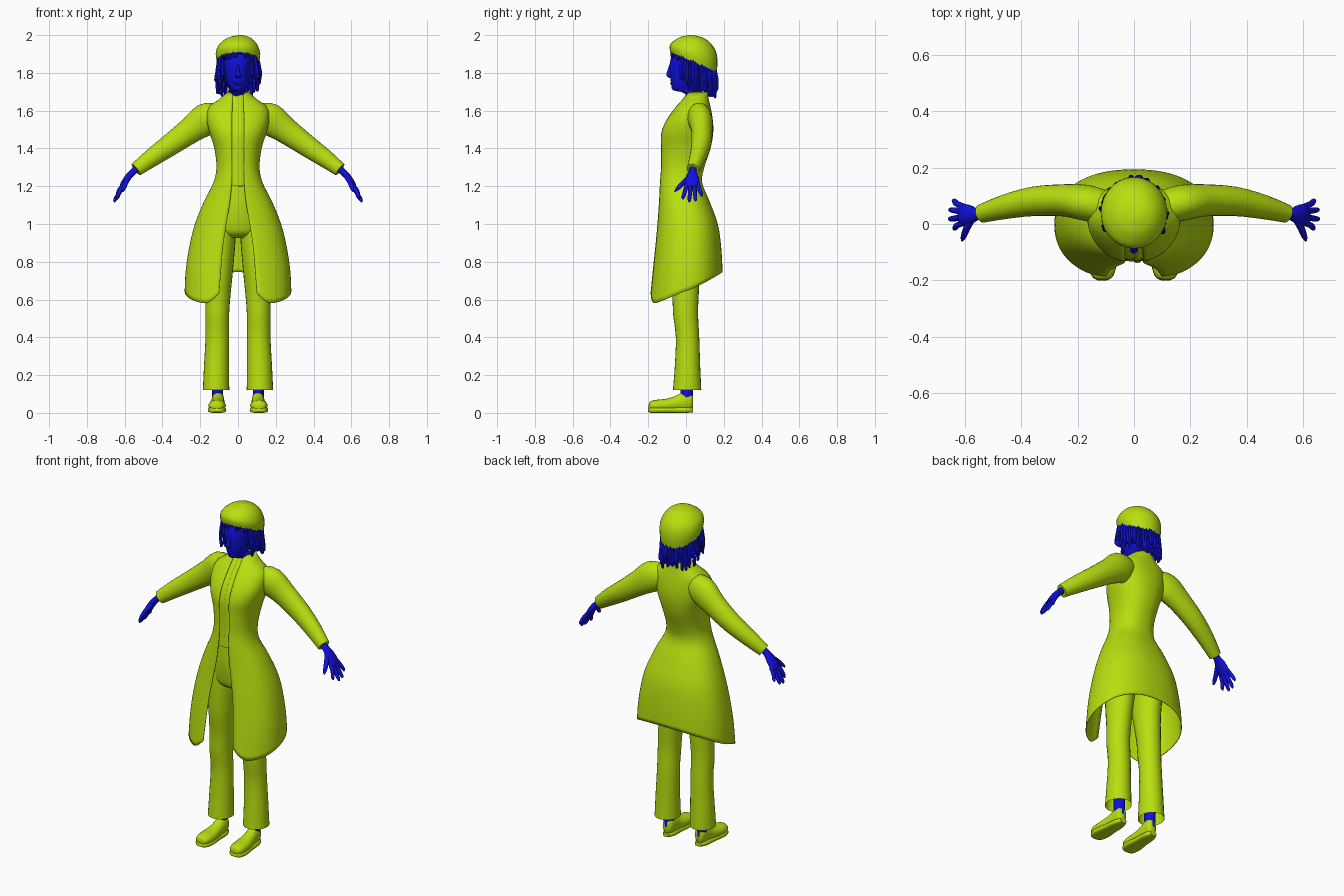
import bpy, bmesh, math, random
from mathutils import Vector

random.seed(4)
cube = bpy.data.objects.get("Cube")
if cube:
    bpy.data.objects.remove(cube)


def material(name, rgb):
    m = bpy.data.materials.new(name)
    m.use_nodes = True
    m.diffuse_color = (*rgb, 1)
    m.node_tree.nodes["Principled BSDF"].inputs["Base Color"].default_value = (*rgb, 1)
    return m


LIME = material("lime cloth", (0.48, 0.74, 0.005))
BLUE = material("blue skin and hair", (0.005, 0.005, 0.72))
X, Y, Z = Vector((1, 0, 0)), Vector((0, 1, 0)), Vector((0, 0, 1))


def refine(rows, steps):
    """Smooth curve through rows of numbers."""
    out = []
    for i in range(len(rows) - 1):
        p0, p1, p2 = rows[max(i - 1, 0)], rows[i], rows[i + 1]
        p3 = rows[min(i + 2, len(rows) - 1)]
        for k in range(steps):
            t = k / steps
            out.append([b + t / 2 * (c - a + t * (2*a - 5*b + 4*c - d + t * (3*(b - c) + d - a)))
                        for a, b, c, d in zip(p0, p1, p2, p3)])
    return out + [list(rows[-1])]


def tube(bm, rows, side=X, axis=None, sides=20, steps=3, power=1.0, caps=(True, True)):
    """Skin elliptical rings; each row is x, y, z, side radius, other radius."""
    rows = refine(rows, steps)
    pts = [Vector(r[:3]) for r in rows]
    rings = []
    for i, r in enumerate(rows):
        t = axis or (pts[min(i + 1, len(pts) - 1)] - pts[max(i - 1, 0)]).normalized()
        u = (side - t * side.dot(t)).normalized()
        v = t.cross(u)
        ring = []
        for k in range(sides):
            a = math.tau * k / sides
            c, s = math.cos(a), math.sin(a)
            c, s = (math.copysign(abs(q) ** power, q) for q in (c, s))
            ring.append(bm.verts.new(pts[i] + u * c * r[3] + v * s * r[4]))
        rings.append(ring)
    for a, b in zip(rings, rings[1:]):
        for k in range(sides):
            n = (k + 1) % sides
            bm.faces.new((a[k], a[n], b[n], b[k]))
    if caps[0]:
        bm.faces.new(rings[0][::-1])
    if caps[1]:
        bm.faces.new(rings[-1])


def finish(name, bm, mat, mirror=False, thickness=0, angle=50):
    bmesh.ops.recalc_face_normals(bm, faces=bm.faces)
    me = bpy.data.meshes.new(name)
    bm.to_mesh(me)
    bm.free()
    me.materials.append(mat)
    ob = bpy.data.objects.new(name, me)
    bpy.context.collection.objects.link(ob)
    if thickness:
        ob.modifiers.new("thickness", "SOLIDIFY").thickness = thickness
    if mirror:
        ob.modifiers.new("mirror", "MIRROR").use_mirror_merge = False
    bpy.ops.object.select_all(action="DESELECT")
    ob.select_set(True)
    bpy.context.view_layer.objects.active = ob
    bpy.ops.object.shade_smooth_by_angle(angle=math.radians(angle))
    return ob


def part(name, rows, mat, mirror=False, **kw):
    bm = bmesh.new()
    tube(bm, rows, **kw)
    return finish(name, bm, mat, mirror)


# Coat profile: height, half width, front y, back y, half gap of the opening
COAT = refine([
    (1.70, .055, .01, .115, .03), (1.66, .10, -.02, .12, .03), (1.62, .155, -.055, .13, .03),
    (1.55, .165, -.105, .142, .032), (1.48, .15, -.133, .144, .032), (1.40, .125, -.135, .13, .032),
    (1.30, .114, -.135, .097, .032), (1.22, .13, -.14, .085, .033), (1.12, .18, -.145, .125, .042),
    (1.0, .228, -.155, .168, .062), (.88, .258, -.168, .186, .08), (.74, .278, -.184, .194, .092),
    (.55, .285, -.205, .20, .105)], 6)
POWER = .88


def coat_at(z):
    for a, b in zip(COAT, COAT[1:]):
        if a[0] >= z >= b[0]:
            t = (a[0] - z) / (a[0] - b[0])
            return [p + (q - p) * t for p, q in zip(a, b)]
    return COAT[-1]


# Open-fronted coat with a hem that rises towards the back
bm = bmesh.new()
COLS, ROWS = 64, 44
grid = []
for k in range(ROWS + 1):
    line = []
    for c in range(COLS + 1):
        s = c / COLS
        corner = max(0, 1 - min(s, 1 - s) / .06)
        hem = .66 - .085 * math.cos(math.tau * s) + .06 * corner ** 2
        z, rx, yf, yb, gap = coat_at(1.70 + (hem - 1.70) * k / ROWS)
        start = math.asin((gap / rx) ** (1 / POWER))
        a = start + (math.tau - 2 * start) * s
        sx, cy = (math.copysign(abs(q) ** POWER, q) for q in (math.sin(a), math.cos(a)))
        line.append(bm.verts.new((rx * sx, (yf + yb) / 2 - (yb - yf) / 2 * cy, z)))
    grid.append(line)
for a, b in zip(grid, grid[1:]):
    for c in range(COLS):
        bm.faces.new((a[c], b[c], b[c + 1], a[c + 1]))
finish("coat", bm, LIME, thickness=.004)

# Shirt seen in the coat opening, with a buttoned strip
shirt = []
for i in range(13):
    z, rx, yf, yb, gap = coat_at(1.20 + .49 * i / 12)
    shirt.append((0, (yf + yb) / 2, z, rx - .008, (yb - yf) / 2 - .008))
part("shirt", shirt, LIME, sides=40, power=POWER, axis=Z, steps=1)
strip = [(.012, r[1] - r[4] - .001, r[2], .012, .004) for r in shirt]
part("shirt_strip", strip, LIME, sides=8, steps=2)

# Sleeves
part("sleeve", [(.11, .06, 1.57, .06, .07), (.17, .075, 1.553, .064, .086), (.25, .084, 1.497, .057, .07),
                (.36, .08, 1.418, .052, .058), (.46, .06, 1.348, .043, .048),
                (.54, .037, 1.288, .033, .037)], LIME, True, side=Y, sides=24)

# Trousers
part("trouser_hips", [(0, -.025, 1.22, .108, .095), (0, -.01, 1.1, .135, .115), (0, 0, 1.0, .15, .115),
                      (0, 0, .95, .13, .10), (0, 0, .925, .07, .06)], LIME, sides=32, axis=Z)
part("trouser_leg", [(.082, 0, 1.02, .072, .10), (.09, 0, .9, .076, .10), (.097, -.008, .75, .07, .084),
                     (.105, -.003, .62, .065, .07), (.11, -.002, .52, .063, .066),
                     (.11, .008, .4, .062, .062), (.114, .008, .25, .066, .067),
                     (.116, .006, .122, .07, .075)], LIME, True, sides=24, axis=Z, caps=(True, False))

# Ankles and shoes
part("ankle", [(.108, .005, .06, .028, .032), (.108, .005, .15, .03, .034), (.11, .005, .3, .035, .038)],
     BLUE, True, axis=Z)
part("shoe", [(.112, -.198, .032, .012, .01), (.112, -.19, .036, .032, .024), (.111, -.16, .038, .045, .031),
              (.11, -.11, .04, .045, .034), (.108, -.06, .046, .038, .042), (.106, -.015, .058, .034, .054),
              (.106, .02, .064, .031, .054), (.106, .036, .06, .02, .036)], LIME, True, axis=Y)
part("shoe_sole", [(.112, -.2, .014, .016, .008), (.112, -.185, .015, .038, .015),
                   (.111, -.14, .015, .049, .015), (.109, -.07, .015, .041, .015),
                   (.107, 0, .015, .036, .015), (.106, .038, .015, .02, .012)],
     LIME, True, axis=Y, power=.6)

# Hands: palm, four fingers and a thumb
bm = bmesh.new()
tube(bm, [(.52, .04, 1.305, .022, .02), (.555, .035, 1.277, .021, .018), (.58, .033, 1.25, .034, .018),
          (.605, .033, 1.215, .038, .016), (.617, .034, 1.195, .033, .011)], side=Y, sides=16)
for base, tip, x, z in ((.004, -.015, .64, 1.13), (.024, .018, .655, 1.115),
                        (.044, .05, .654, 1.12), (.062, .082, .642, 1.145)):
    tube(bm, [(.605, base, 1.212, .011, .011), (.628, (base + tip) / 2, (z + 1.215) / 2, .011, .011),
              (x - .004, tip, z + .012, .009, .009), (x, tip, z, .003, .003)], side=Y, sides=8)
tube(bm, [(.575, .02, 1.25, .014, .014), (.592, -.012, 1.222, .013, .013), (.604, -.042, 1.19, .011, .011),
          (.61, -.06, 1.172, .004, .004)], side=Y, sides=8)
finish("hand", bm, BLUE, True)

# Head with nose
bm = bmesh.new()
tube(bm, [(0, .055, 1.62, .045, .048), (0, .045, 1.69, .045, .05), (0, .0, 1.708, .036, .068),
          (0, .014, 1.74, .056, .092), (0, .03, 1.79, .07, .115), (0, .036, 1.85, .08, .122),
          (0, .04, 1.92, .085, .108)], sides=28, axis=Z)
tube(bm, [(0, -.078, 1.85, .006, .008), (0, -.088, 1.81, .009, .012), (0, -.09, 1.787, .015, .015),
          (0, -.08, 1.772, .01, .008)], sides=10, axis=Z)
tube(bm, [(0, -.072, 1.753, .008, .006), (0, -.074, 1.744, .022, .011), (0, -.07, 1.733, .01, .006)],
     sides=10, axis=Z)
finish("head", bm, BLUE)

# Hair locks: two layers hanging from under the hat, plus a short fringe
bm = bmesh.new()
for layer, count in ((1.0, 46), (.84, 36)):
    for i in range(count):
        a = math.tau * (i + random.random() * .6) / count
        sx, cy = math.sin(a), math.cos(a)
        x, y = .104 * layer * sx, .04 - .112 * layer * cy
        top = 1.865 + .05 * cy
        if cy > .6:
            end = top - random.uniform(.015, .04)
        else:
            end = 1.72 + .035 * cy + random.uniform(-.025, .045)
        flare = random.uniform(1.0, 1.13) if cy < .6 else 1.02
        dx, dy = x * (flare - 1), (y - .04) * (flare - 1)
        mid = (top + end) / 2
        tube(bm, [(x, y, top + .015, .008, .008),
                  (x + dx, y + dy, mid, .0105, .0105),
                  (x + dx + random.uniform(-.008, .008), y + dy, end + .012, .009, .009),
                  (x + dx, y + dy, end, .003, .003)], sides=6, steps=2, axis=Z)
finish("hair_locks", bm, BLUE)

# Knitted hat, tipped towards the back
bm = bmesh.new()
tube(bm, [(0, .04, 1.855, .112, .122), (0, .04, 1.90, .118, .127), (0, .04, 1.94, .107, .116),
          (.004, .036, 1.972, .08, .086), (.008, .03, 1.99, .05, .054), (.015, .025, 2.0, .012, .012)],
     sides=28, axis=Z)
for v in bm.verts:
    v.co.z -= .43 * (v.co.y - .04) * max(0, (2.0 - v.co.z) / .145)
    v.co.z = min(v.co.z, 2.0)
finish("hat", bm, LIME)
